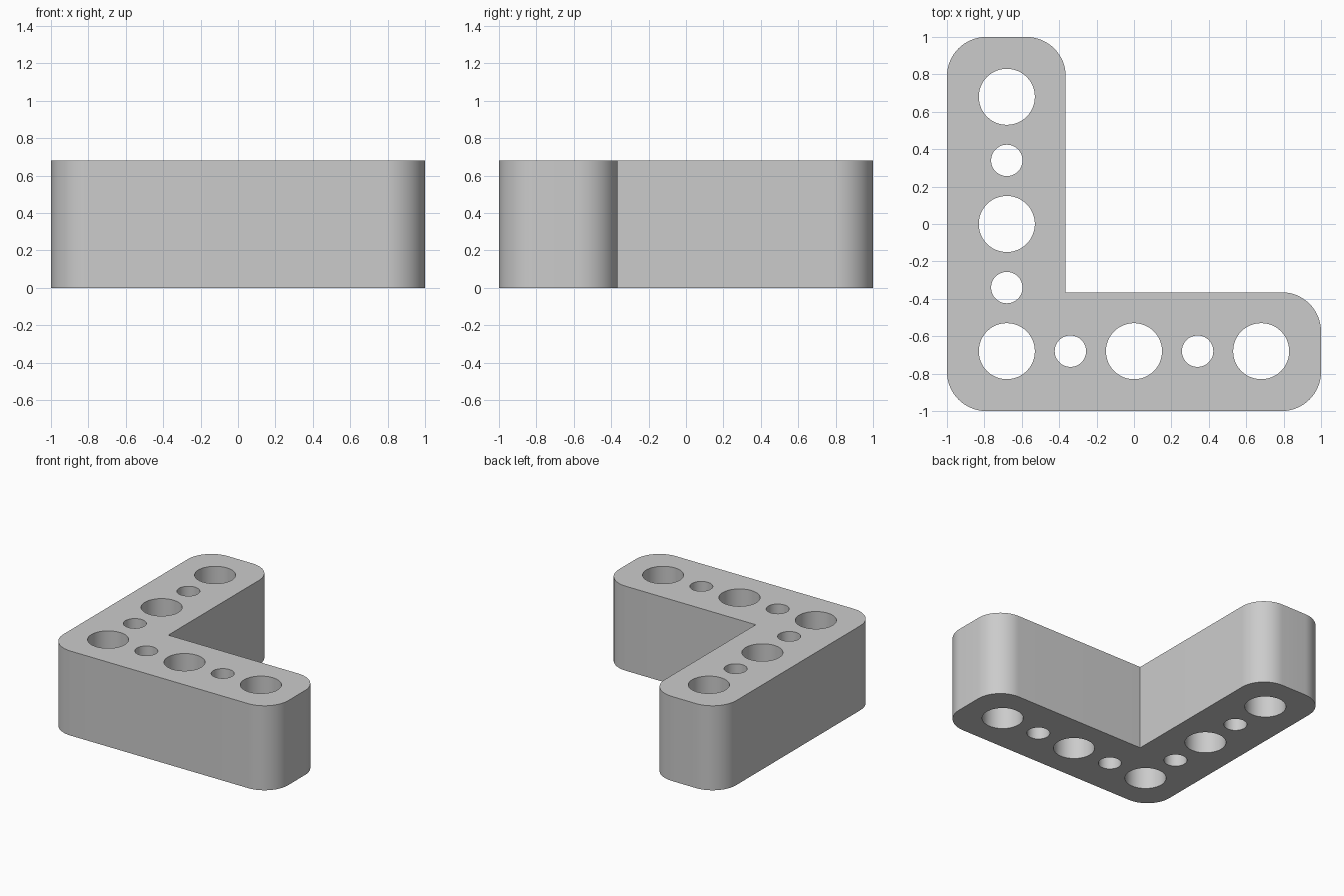
import bpy
import bmesh
from math import cos, sin, pi, radians
from mathutils import Vector

cube = bpy.data.objects.get("Cube")
if cube:
    bpy.data.objects.remove(cube, do_unlink=True)

HEIGHT = 0.68
INNER = -0.365      # inside edge of both arms
CORNER = 0.21       # outer corner radius
AXIS = -0.68        # centre line of both arms
PITCH = 0.34
BIG, SMALL = 0.15, 0.084

grey = bpy.data.materials.new("plain grey")
grey.use_nodes = True
colour = (0.6, 0.6, 0.6, 1)
grey.diffuse_color = colour
grey.node_tree.nodes["Principled BSDF"].inputs["Base Color"].default_value = colour


def arc(cx, cy, radius, start, sweep, steps):
    """Points along an arc, angles in degrees."""
    angles = [radians(start + sweep * i / steps) for i in range(steps + 1)]
    return [(cx + radius * cos(a), cy + radius * sin(a)) for a in angles]


def add_loop(bm, points):
    verts = [bm.verts.new((x, y, 0)) for x, y in points]
    return [bm.edges.new((v, verts[i - 1])) for i, v in enumerate(verts)]


# L-shaped outline: five rounded outer corners and one sharp inner corner
lo, hi, arm = -1 + CORNER, 1 - CORNER, INNER - CORNER
outline = [(INNER, INNER)]
for cx, cy, start in ((arm, hi, 0), (lo, hi, 90), (lo, lo, 180),
                      (hi, lo, 270), (hi, arm, 0)):
    outline += arc(cx, cy, CORNER, start, 90, 16)

bm = bmesh.new()
edges = add_loop(bm, outline)

# Alternating large and small through holes along both arms
centres = [(AXIS, AXIS + i * PITCH, i) for i in range(5)]
centres += [(AXIS + i * PITCH, AXIS, i) for i in range(1, 5)]
for x, y, i in centres:
    edges += add_loop(bm, arc(x, y, SMALL if i % 2 else BIG, 0, 360, 48)[:-1])

# Fill the plate and raise it to full height
bmesh.ops.triangle_fill(bm, use_beauty=True, edges=edges, normal=Vector((0, 0, 1)))
raised = bmesh.ops.extrude_face_region(bm, geom=bm.faces[:], use_keep_orig=True)
top = [g for g in raised["geom"] if isinstance(g, bmesh.types.BMVert)]
bmesh.ops.translate(bm, verts=top, vec=(0, 0, HEIGHT))
bmesh.ops.recalc_face_normals(bm, faces=bm.faces[:])

mesh = bpy.data.meshes.new("corner_beam")
bm.to_mesh(mesh)
bm.free()
mesh.materials.append(grey)
beam = bpy.data.objects.new("corner_beam", mesh)
bpy.context.collection.objects.link(beam)

bpy.ops.object.select_all(action="DESELECT")
beam.select_set(True)
bpy.context.view_layer.objects.active = beam
bpy.ops.object.shade_smooth_by_angle(angle=radians(30))
